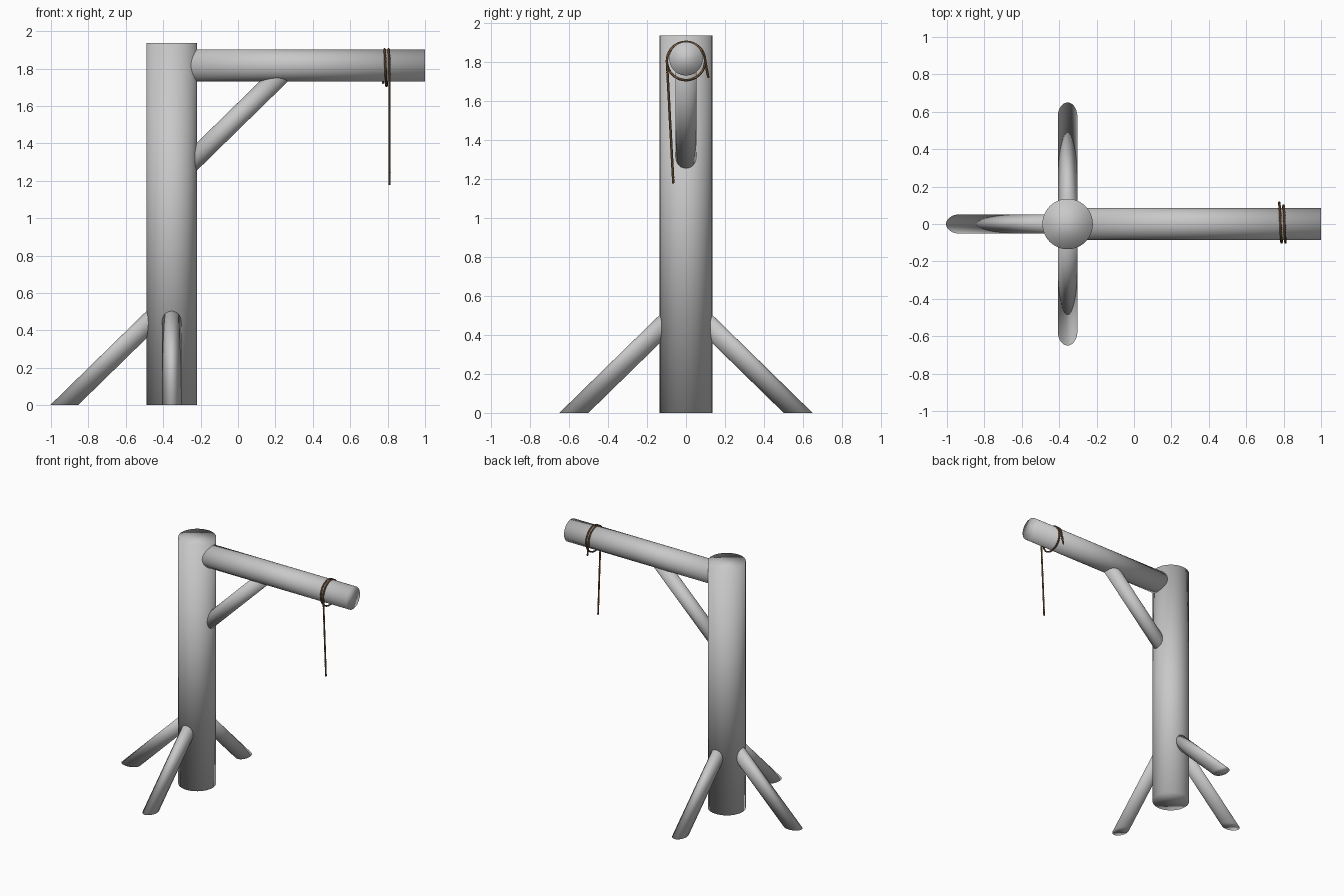
import bpy, bmesh
from math import sin, cos, pi
from mathutils import Vector, Matrix

cube = bpy.data.objects.get("Cube")
if cube:
    bpy.data.objects.remove(cube, do_unlink=True)


def material(name, rgb):
    m = bpy.data.materials.new(name)
    m.use_nodes = True
    m.diffuse_color = (*rgb, 1)
    m.node_tree.nodes["Principled BSDF"].inputs["Base Color"].default_value = (*rgb, 1)
    return m


wood = material("grey wood", (0.58, 0.58, 0.58))
hemp = material("brown rope", (0.2, 0.11, 0.055))


def finish(name, bm, mat):
    bmesh.ops.recalc_face_normals(bm, faces=bm.faces)
    me = bpy.data.meshes.new(name)
    bm.to_mesh(me)
    bm.free()
    me.materials.append(mat)
    me.shade_smooth()
    ob = bpy.data.objects.new(name, me)
    bpy.context.collection.objects.link(ob)
    return ob


def log(name, a, b, radius, cut_ground=False):
    """Round log from a to b, optionally sawn flat at the ground."""
    a, b = Vector(a), Vector(b)
    axis = b - a
    bm = bmesh.new()
    bmesh.ops.create_cone(
        bm, cap_ends=True, segments=48, radius1=radius, radius2=radius, depth=axis.length,
        matrix=Matrix.Translation((a + b) / 2) @ axis.to_track_quat("Z", "Y").to_matrix().to_4x4())
    if cut_ground:
        cut = bmesh.ops.bisect_plane(bm, geom=bm.verts[:] + bm.edges[:] + bm.faces[:],
                                     plane_co=(0, 0, 0), plane_no=(0, 0, 1), clear_inner=True)
        rim = [e for e in cut["geom_cut"] if isinstance(e, bmesh.types.BMEdge)]
        bmesh.ops.edgeloop_fill(bm, edges=rim)
    return finish(name, bm, wood)


# Upright post, crossbeam and diagonal brace
PX = -0.355
log("post", (PX, 0, 0), (PX, 0, 1.937), 0.135)
log("crossbeam", (PX, 0, 1.817), (1.0, 0, 1.817), 0.086)
log("beam_brace", (PX, 0, 1.197), (0.25, 0, 1.789), 0.053)

# Three slanted feet around the base
for name, dx, dy in (("left_foot", -1, 0), ("front_foot", 0, -1), ("back_foot", 0, 1)):
    log(name, (PX + dx * 0.7, dy * 0.7, -0.122), (PX, 0, 0.562), 0.052, True)

# Rope path: short tail, one and a half turns over the beam, long drop
RING, RZ, STEP = 0.098, 1.805, 0.004


def line(a, b):
    a, b = Vector(a), Vector(b)
    n = int((b - a).length / STEP)
    return [a.lerp(b, i / n) for i in range(n)]


turns = int(3 * pi * RING / STEP)
coil = []
for i in range(turns + 1):
    t = i / turns
    ang = 3 * pi * t
    coil.append(Vector((0.778 + 0.032 * t, RING * cos(ang), RZ + RING * sin(ang))))
path = line((0.776, 0.115, 1.72), coil[0]) + coil + line(coil[-1], (0.81, -0.065, 1.175))[1:]


def tube(bm, points, radius, sides=8):
    """Sweep a small circle along the points and close both ends."""
    rings = []
    for i, p in enumerate(points):
        d = (points[min(i + 1, len(points) - 1)] - points[max(i - 1, 0)]).normalized()
        u = d.cross(Vector((1, 0, 0))).normalized()
        v = d.cross(u)
        rings.append([bm.verts.new(p + radius * (u * cos(2 * pi * k / sides) + v * sin(2 * pi * k / sides)))
                      for k in range(sides)])
    for r, s in zip(rings, rings[1:]):
        for k in range(sides):
            j = (k + 1) % sides
            bm.faces.new((r[k], r[j], s[j], s[k]))
    bm.faces.new(rings[0])
    bm.faces.new(rings[-1])


# Three strands twisted about the path
bm = bmesh.new()
side = Vector((1, 0, 0))
for strand in range(3):
    pts = []
    for i, p in enumerate(path):
        d = (path[min(i + 1, len(path) - 1)] - path[max(i - 1, 0)]).normalized()
        w = d.cross(side).normalized()
        a = 2 * pi * (strand / 3 + i * STEP / 0.045)
        pts.append(p + 0.0022 * (w * cos(a) + d.cross(w) * sin(a)))
    tube(bm, pts, 0.0045)
finish("rope", bm, hemp)
